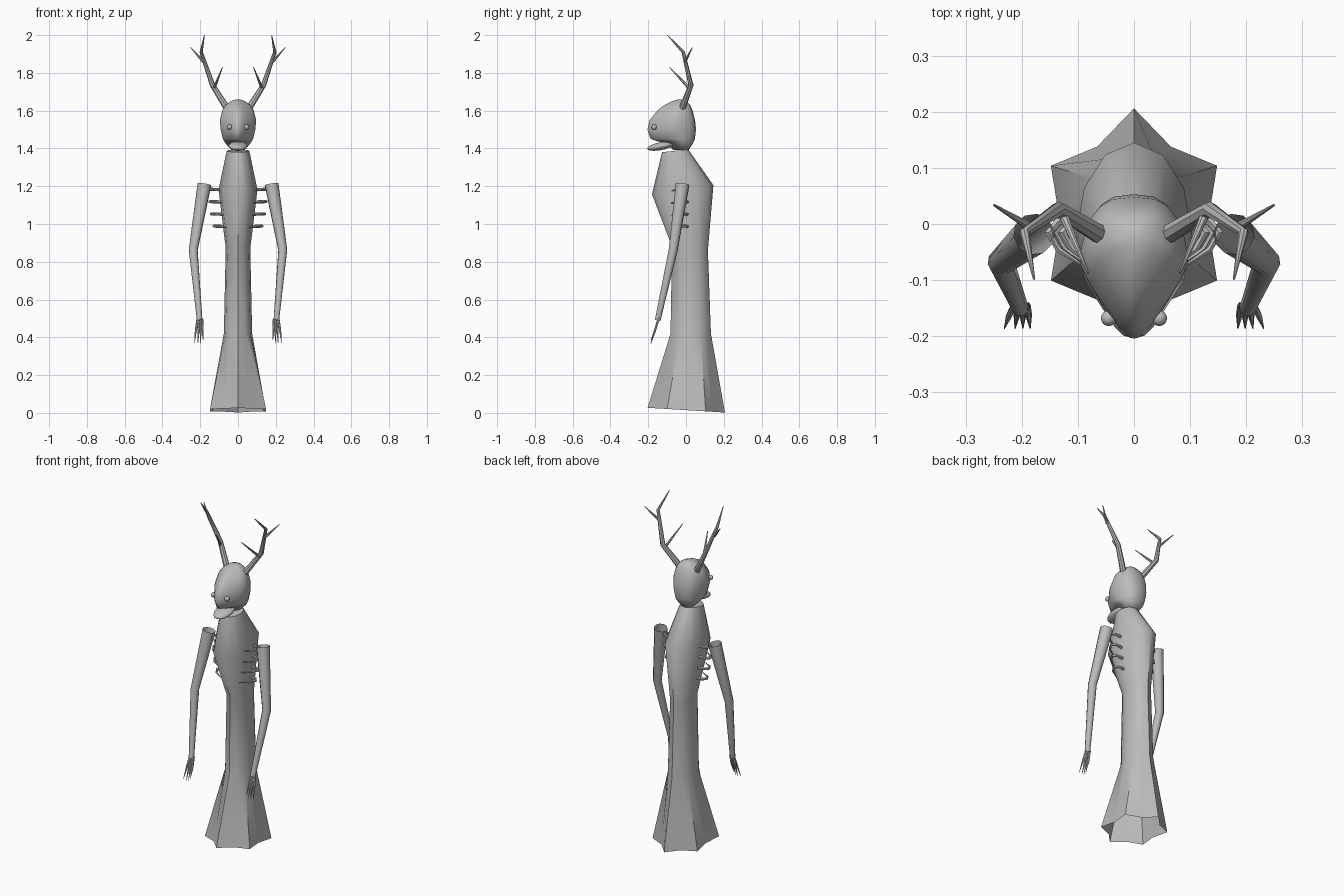
import bpy, bmesh
from math import sin, cos, pi
from mathutils import Vector, Quaternion

cube = bpy.data.objects.get("Cube")
if cube:
    bpy.data.objects.remove(cube)

GREY = (0.5, 0.5, 0.5, 1)
grey = bpy.data.materials.new("plain grey")
grey.use_nodes = True
grey.diffuse_color = GREY
grey.node_tree.nodes["Principled BSDF"].inputs["Base Color"].default_value = GREY


def finish(name, bm, angle):
    bmesh.ops.recalc_face_normals(bm, faces=bm.faces)
    mesh = bpy.data.meshes.new(name)
    bm.to_mesh(mesh)
    bm.free()
    mesh.materials.append(grey)
    obj = bpy.data.objects.new(name, mesh)
    bpy.context.collection.objects.link(obj)
    bpy.ops.object.select_all(action='DESELECT')
    obj.select_set(True)
    bpy.context.view_layer.objects.active = obj
    bpy.ops.object.shade_smooth_by_angle(angle=angle)
    return obj


def loft(name, rings, cap_start=False, cap_end=False, angle=0.7):
    """Skin a list of equal point rings."""
    bm = bmesh.new()
    rows = [[bm.verts.new(p) for p in ring] for ring in rings]
    n = len(rows[0])
    for a, b in zip(rows, rows[1:]):
        for i in range(n):
            j = (i + 1) % n
            bm.faces.new((a[i], a[j], b[j], b[i]))
    if cap_start:
        bm.faces.new(rows[0])
    if cap_end:
        bm.faces.new(rows[-1])
    return finish(name, bm, angle)


def tube(name, points, radii, side=1, sides=8, cap_start=False):
    """Tapered tube along a path, mirrored in x by side."""
    pts = [Vector((x * side, y, z)) for x, y, z in points]
    segs = [(b - a).normalized() for a, b in zip(pts, pts[1:])]
    tangents = [segs[0]] + [(a + b).normalized() for a, b in zip(segs, segs[1:])] + [segs[-1]]
    q = Vector((0, 0, 1)).rotation_difference(tangents[0])
    prev, rings = tangents[0], []
    for p, t, r in zip(pts, tangents, radii):
        q = prev.rotation_difference(t) @ q
        prev = t
        rings.append([p + q @ Vector((r * cos(2 * pi * i / sides), r * sin(2 * pi * i / sides), 0))
                      for i in range(sides)])
    return loft(name, rings, cap_start, True)


def sphere(name, centre, size, tilt=0.0):
    bm = bmesh.new()
    bmesh.ops.create_uvsphere(bm, u_segments=16, v_segments=10, radius=1)
    q = Quaternion((1, 0, 0), tilt)
    for v in bm.verts:
        v.co = Vector(centre) + q @ Vector([a * b for a, b in zip(v.co, size)])
    return finish(name, bm, 1.0)


# Robe: front y, front z, back y, back z, half width, valley depth of the hem star
robe_rows = [
    (-0.203, 0.027, 0.206, 0.002, 0.171, 0.77),
    (-0.082, 0.42, 0.132, 0.42, 0.075, 1.0),
    (-0.074, 0.88, 0.116, 0.86, 0.065, 1.0),
    (-0.18, 1.157, 0.145, 1.205, 0.103, 1.0),
    (-0.127, 1.38, 0.012, 1.395, 0.06, 1.0),
]
robe = []
for yf, zf, yb, zb, w, valley in robe_rows:
    ring = []
    for k in range(12):
        f = valley if k % 2 else 1.0
        c = cos(k * pi / 6) * f
        t = (c + 1) / 2
        ring.append((w * f * sin(k * pi / 6), yf + (yb - yf) * t, zf + (zb - zf) * t))
    robe.append(ring)
loft("robe", robe, cap_end=True)

# Head: z, front y, back y, half width; teardrop sections with a blunt back
head_rows = [
    (1.393, -0.07, 0.015, 0.035), (1.42, -0.09, 0.033, 0.06),
    (1.438, -0.15, 0.042, 0.074), (1.45, -0.187, 0.047, 0.08),
    (1.50, -0.204, 0.053, 0.092), (1.55, -0.192, 0.048, 0.096),
    (1.60, -0.152, 0.035, 0.084), (1.63, -0.115, 0.022, 0.064),
    (1.65, -0.075, 0.005, 0.038), (1.659, -0.045, -0.015, 0.012),
]
head = []
for z, yf, yb, w in head_rows:
    ring = []
    for k in range(24):
        a = 2 * pi * k / 24
        c, s = cos(a), sin(a)
        x = w * s * (1 - 0.5 * c) if c > 0 else w * (1 if s > 0 else -1) * abs(s) ** 0.7
        ring.append((x, (yf + yb) / 2 - c * (yb - yf) / 2, z))
    head.append(ring)
loft("head", head, True, True, angle=1.0)
sphere("lower_jaw", (0, -0.13, 1.413), (0.05, 0.076, 0.021), tilt=0.2)

for side, label in ((1, "left"), (-1, "right")):
    sphere(label + "_eye", (0.045 * side, -0.168, 1.513), (0.014, 0.014, 0.014))

    # Antler: main beam with two tines
    tube(label + "_antler_beam",
         [(0.05, -0.025, 1.60), (0.135, 0.026, 1.735), (0.195, -0.015, 1.91), (0.178, -0.098, 2.0)],
         (0.018, 0.014, 0.009, 0.002), side)
    tube(label + "_antler_inner_tine", [(0.128, 0.02, 1.715), (0.082, -0.087, 1.83)],
         (0.009, 0.002), side)
    tube(label + "_antler_outer_tine", [(0.185, -0.005, 1.86), (0.25, 0.034, 1.935)],
         (0.008, 0.002), side)

    # Arm: open sleeve at the shoulder, bent at the elbow
    wrist = (0.203, -0.15, 0.49)
    tube(label + "_arm", [(0.178, -0.018, 1.21), (0.237, -0.068, 0.862), wrist],
         (0.037, 0.024, 0.015), side, sides=10)
    for i, (tip_x, tip_z) in enumerate(((0.185, 0.385), (0.198, 0.368), (0.212, 0.366), (0.231, 0.37))):
        root_x = 0.19 + 0.008 * i
        tube(f"{label}_finger_{i + 1}",
             [(root_x, -0.145, 0.50), (root_x * 0.5 + tip_x * 0.5, -0.163, 0.44), (tip_x, -0.186, tip_z)],
             (0.006, 0.006, 0.001), side, sides=6)

    # Ribs: hooked spikes curling forward
    for i, inset in enumerate((0.0, 0.002, 0.01, 0.025)):
        z = 1.18 - 0.065 * i
        path = [(0.07, 0.005, z), (0.135, 0.005, z + 0.004), (0.152, -0.015, z + 0.004),
                (0.135, -0.045, z), (0.085, -0.078, z - 0.004)]
        tube(f"{label}_rib_{i + 1}", [(x - inset, y, zz) for x, y, zz in path],
             (0.009, 0.008, 0.008, 0.006, 0.002), side, sides=6, cap_start=True)
